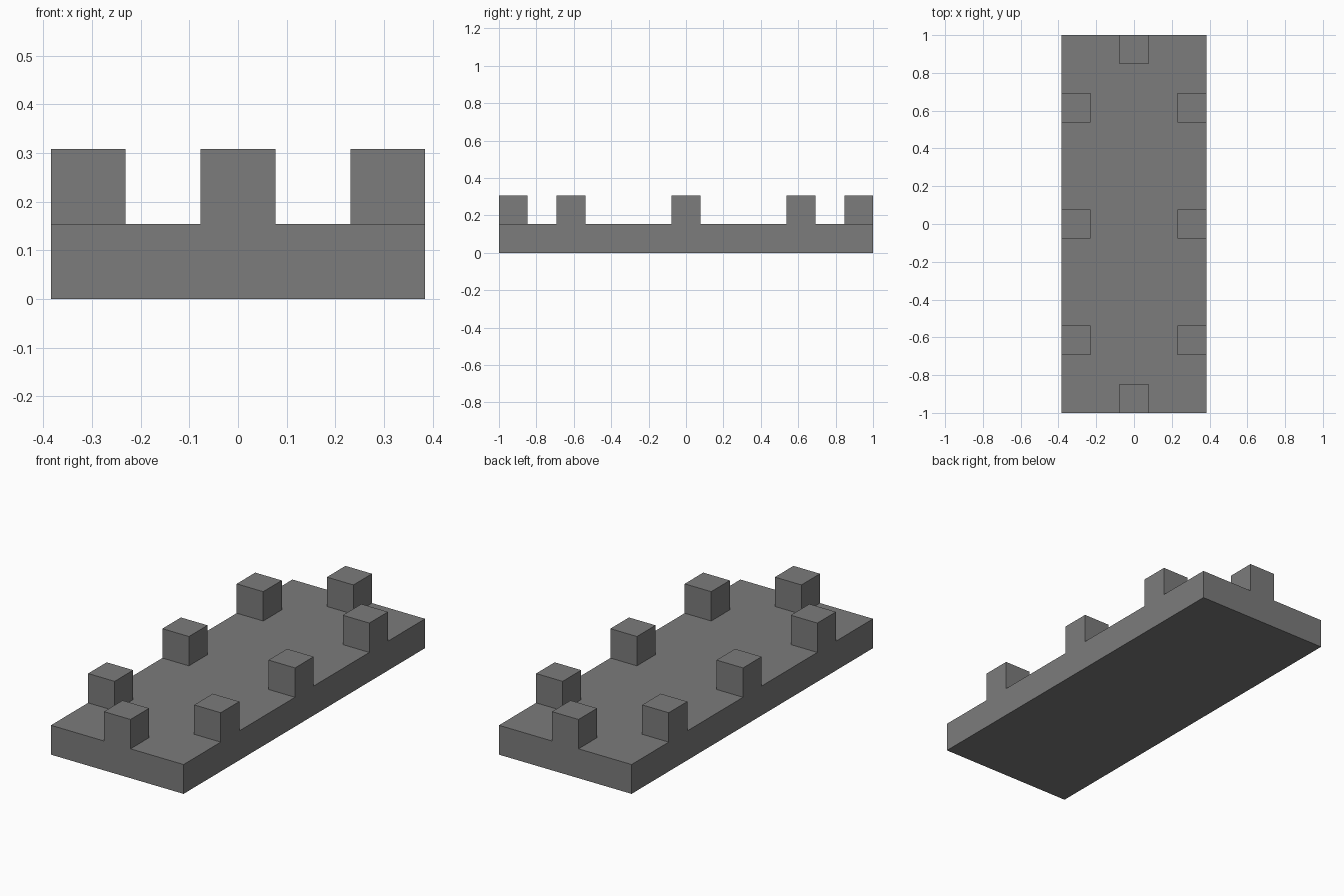
import bpy

if "Cube" in bpy.data.objects:
    bpy.data.objects.remove(bpy.data.objects["Cube"])

U = 2 / 13  # block size; the deck is 5 x 13 blocks

grey = bpy.data.materials.new("stone grey")
grey.diffuse_color = (0.2, 0.2, 0.2, 1)
grey.use_nodes = True
grey.node_tree.nodes["Principled BSDF"].inputs["Base Color"].default_value = grey.diffuse_color


def box(name, centre, size):
    """Axis-aligned box, measured in blocks."""
    bpy.ops.mesh.primitive_cube_add(size=1, location=[c * U for c in centre])
    ob = bpy.context.object
    ob.name = name
    ob.scale = [s * U for s in size]
    bpy.ops.object.transform_apply(location=False, rotation=False, scale=True)
    ob.data.materials.append(grey)
    return ob


# Flat deck
box("deck", (0, 0, 0.5), (5, 13, 1))

# Battlement blocks along both long edges
for side, x in (("left", -2), ("right", 2)):
    for place, y in (("front", -4), ("middle", 0), ("back", 4)):
        box(f"{side}_{place}_merlon", (x, y, 1.5), (1, 1, 1))

# One block in the middle of each short edge
for place, y in (("front", -6), ("back", 6)):
    box(f"{place}_end_merlon", (0, y, 1.5), (1, 1, 1))
